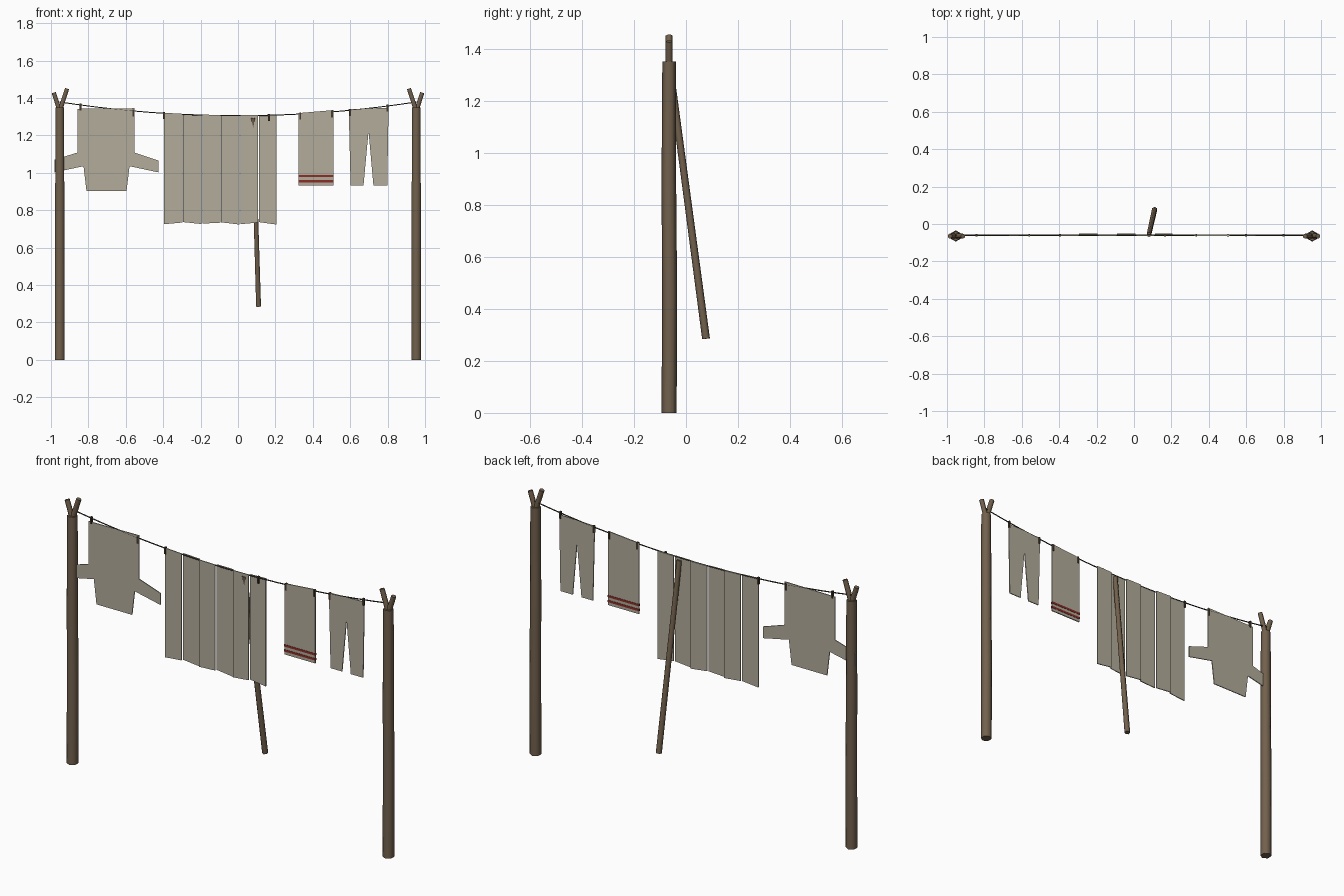
import bpy, bmesh, math
from mathutils import Vector

if "Cube" in bpy.data.objects:
    bpy.data.objects.remove(bpy.data.objects["Cube"])

Y = -0.06  # depth of the washing line


def material(name, rgb):
    m = bpy.data.materials.new(name)
    m.diffuse_color = (*rgb, 1)
    m.use_nodes = True
    m.node_tree.nodes["Principled BSDF"].inputs["Base Color"].default_value = m.diffuse_color
    return m


WOOD = material("weathered wood", (0.168, 0.119, 0.074))
LINEN = material("grey linen", (0.445, 0.413, 0.323))
RED = material("dark red", (0.26, 0.026, 0.021))
PEG = material("dark peg wood", (0.061, 0.042, 0.026))
ROPE = material("dark rope", (0.045, 0.037, 0.027))


def finish(name, bm, mat):
    bmesh.ops.recalc_face_normals(bm, faces=bm.faces[:])
    me = bpy.data.meshes.new(name)
    bm.to_mesh(me)
    bm.free()
    me.materials.append(mat)
    ob = bpy.data.objects.new(name, me)
    bpy.context.collection.objects.link(ob)
    return ob


def pole(name, points, radii, sides, mat):
    """Round bar through a list of points, rings square to its overall axis."""
    pts = [Vector(p) for p in points]
    axis = (pts[-1] - pts[0]).normalized()
    ref = Vector((0, 1, 0)) if abs(axis.y) < 0.9 else Vector((1, 0, 0))
    u = (ref - axis * ref.dot(axis)).normalized()
    v = axis.cross(u)
    bm = bmesh.new()
    rings = []
    for p, r in zip(pts, radii):
        rings.append([bm.verts.new(p + r * (u * math.cos(a) + v * math.sin(a)))
                      for a in (2 * math.pi * i / sides for i in range(sides))])
    for a, b in zip(rings, rings[1:]):
        for i in range(sides):
            j = (i + 1) % sides
            bm.faces.new((a[i], a[j], b[j], b[i])).smooth = True
    bm.faces.new(rings[0][::-1])
    bm.faces.new(rings[-1])
    for ring in (rings[0], rings[-1]):
        for i in range(sides):
            bm.edges.get((ring[i], ring[i - 1])).smooth = False
    return finish(name, bm, mat)


def cloth(name, outline, y=Y, thick=0.005, mat=LINEN):
    """Thin upright sheet cut to an (x, z) outline."""
    bm = bmesh.new()
    face = bm.faces.new([bm.verts.new((x, y - thick / 2, z)) for x, z in outline])
    ext = bmesh.ops.extrude_face_region(bm, geom=[face])
    for v in ext["geom"]:
        if isinstance(v, bmesh.types.BMVert):
            v.co.y += thick
    return finish(name, bm, mat)


def line_z(x):
    return 1.305 + 0.073 * (x / 0.95) ** 2


# Forked posts
for side, label in ((-1, "left"), (1, "right")):
    x = side * 0.953
    pole(label + "_post",
         [(x, -0.065, 0), (x, -0.063, 0.45), (x, -0.066, 0.9), (x, -0.065, 1.35)],
         [0.029, 0.029, 0.028, 0.026], 6, WOOD)
    pole(label + "_outer_fork", [(x, -0.065, 1.33), (side * 0.985, -0.065, 1.428)],
         [0.014, 0.013], 6, WOOD)
    pole(label + "_inner_fork", [(x, -0.065, 1.33), (side * 0.914, -0.065, 1.45)],
         [0.014, 0.013], 6, WOOD)

# Sagging line
xs = [-0.955 + 1.91 * i / 20 for i in range(21)]
pole("washing_line", [(x, Y, line_z(x)) for x in xs], [0.003] * 21, 6, ROPE)

# Leaning prop
pole("line_prop", [(0.08, -0.057, 1.293), (0.11, 0.077, 0.285)],
     [0.013, 0.015], 6, WOOD)

# Shirt hung by its hem side
cloth("shirt", [(-0.858, 1.342), (-0.553, 1.345), (-0.553, 1.108), (-0.425, 1.065),
                (-0.425, 1.002), (-0.58, 1.035), (-0.596, 0.902), (-0.81, 0.902),
                (-0.826, 1.035), (-0.982, 1.002), (-0.982, 1.07), (-0.858, 1.108)])

# Bed sheet in six alternating folds
edges = [-0.397, -0.295, -0.193, -0.092, 0.011, 0.110, 0.208]
hems = [0.727, 0.738, 0.730, 0.737, 0.727, 0.738, 0.727]
for i in range(6):
    a, b = edges[i] + 0.002, edges[i + 1] - 0.002
    cloth(f"sheet_fold_{i + 1}",
          [(a, hems[i] - 0.002), (b, hems[i + 1] - 0.004),
           (b, line_z(b) + 0.003), (a, line_z(a) + 0.003)],
          y=Y + (0.007 if i % 2 else -0.001))

# Striped towel
cloth("towel", [(0.324, 0.933), (0.51, 0.933), (0.51, 1.335), (0.324, 1.319)], thick=0.006)
for n, z in enumerate((0.955, 0.982)):
    cloth(f"towel_stripe_{n + 1}", [(0.323, z - 0.006), (0.511, z - 0.006),
                                    (0.511, z + 0.006), (0.323, z + 0.006)],
          thick=0.009, mat=RED)

# Trousers
cloth("trousers", [(0.592, 1.340), (0.805, 1.347), (0.798, 0.932), (0.724, 0.932),
                   (0.698, 1.222), (0.671, 0.932), (0.602, 0.932)])

# Pegs
for n, x in enumerate((-0.842, -0.56, -0.395, 0.165, 0.333, 0.503, 0.598, 0.80)):
    top = line_z(x) + 0.008
    cloth(f"peg_{n + 1}", [(x - 0.005, top - 0.038), (x + 0.005, top - 0.038),
                           (x + 0.005, top), (x - 0.005, top)], thick=0.012, mat=PEG)
